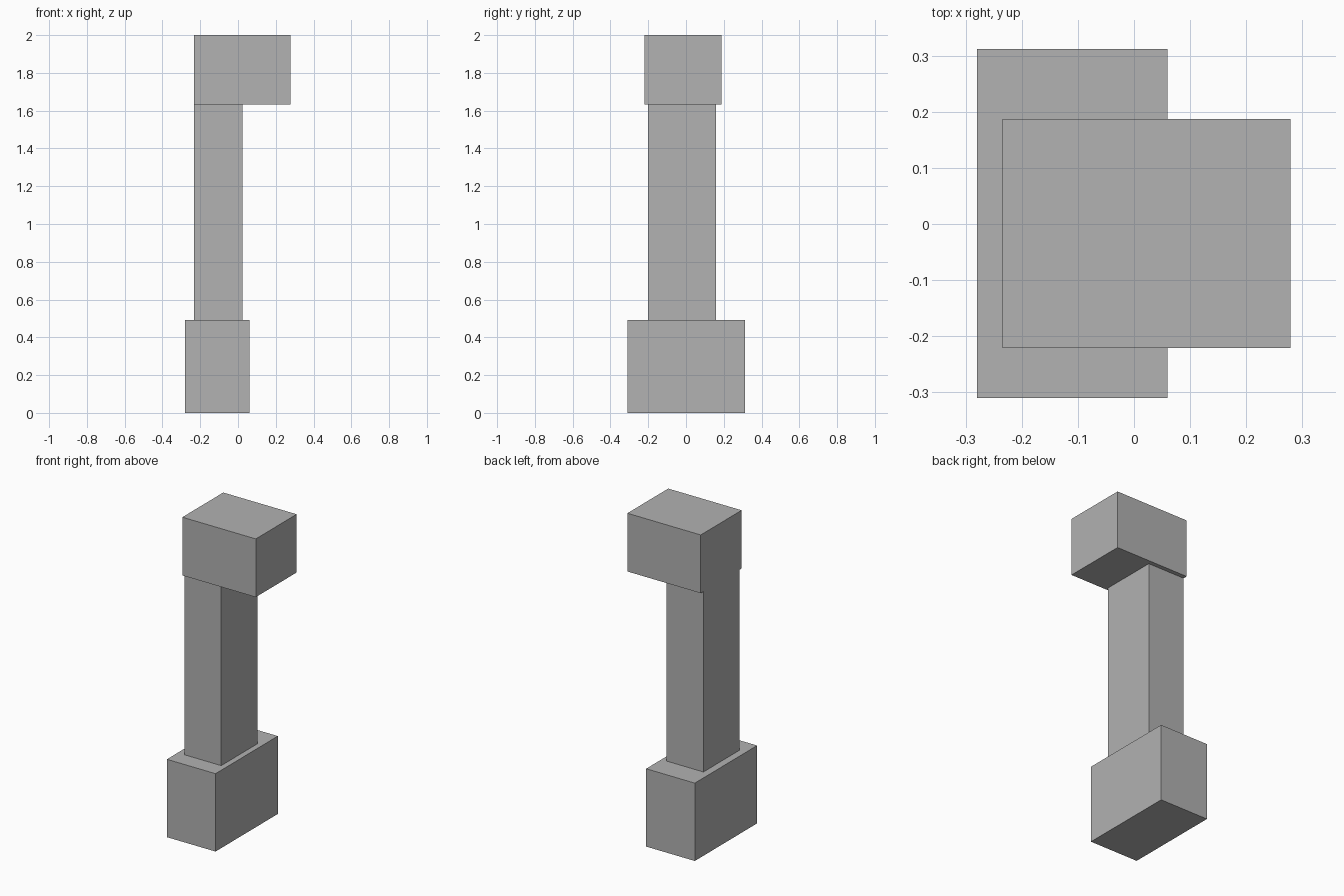
import bpy
from mathutils import Vector

cube = bpy.data.objects.get("Cube")
if cube:
    bpy.data.objects.remove(cube, do_unlink=True)

# Single grey material
GREY = (0.445, 0.445, 0.445, 1.0)
grey = bpy.data.materials.new("plain grey")
grey.use_nodes = True
grey.diffuse_color = GREY
grey.node_tree.nodes["Principled BSDF"].inputs["Base Color"].default_value = GREY


def box(name, low, high):
    """Add a box spanning two opposite corners."""
    low, high = Vector(low), Vector(high)
    bpy.ops.mesh.primitive_cube_add(size=1, location=(low + high) / 2)
    obj = bpy.context.object
    obj.name = name
    obj.scale = high - low
    bpy.ops.object.transform_apply(location=False, rotation=False, scale=True)
    obj.data.materials.append(grey)
    return obj


# Wide foot block, slim post, and head block overhanging towards +x
box("base_block", (-0.28, -0.31, 0), (0.06, 0.312, 0.492))
box("post", (-0.234, -0.202, 0.492), (0.024, 0.16, 1.632))
box("head_block", (-0.234, -0.221, 1.632), (0.279, 0.187, 2))
